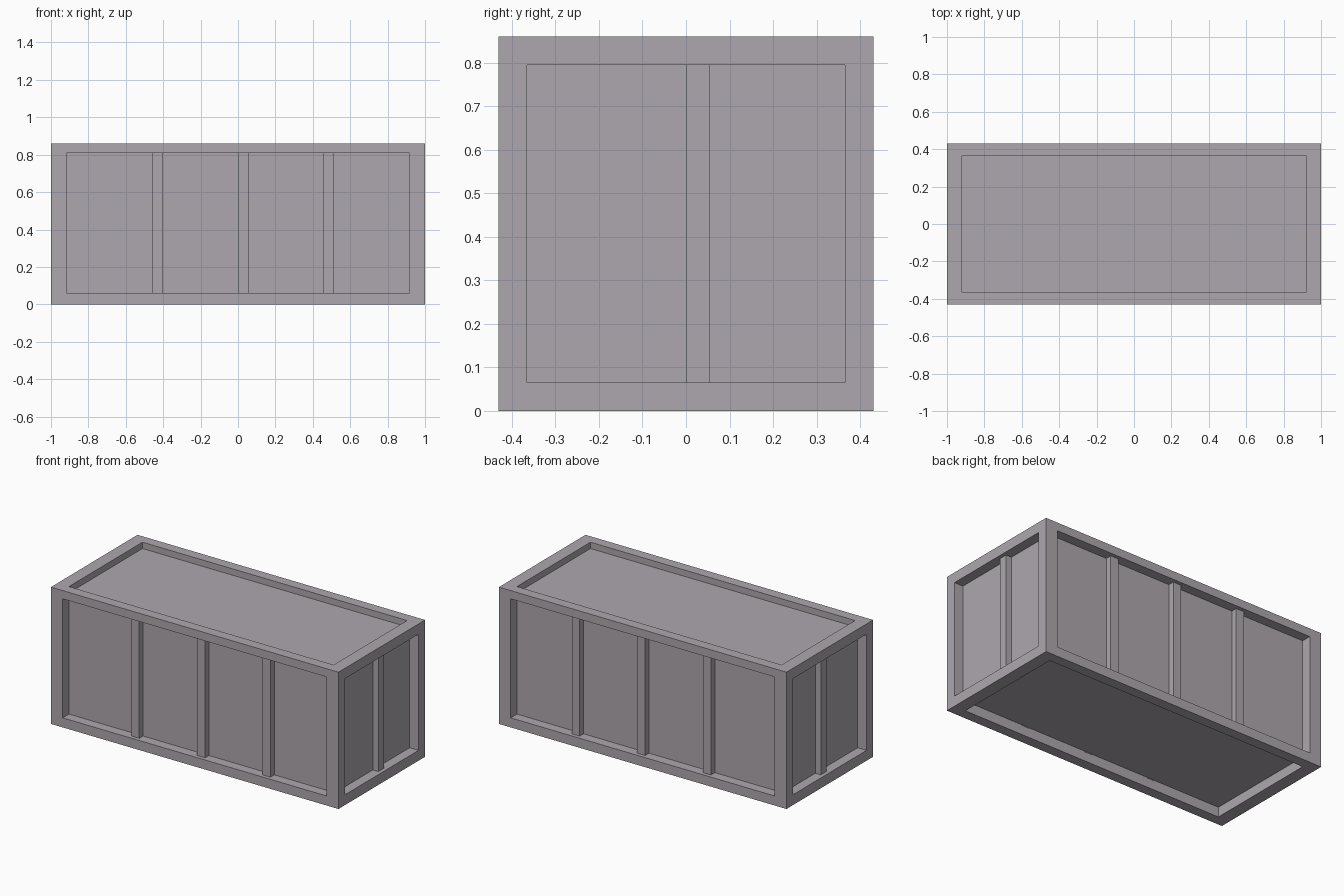
import bpy, bmesh
from mathutils import Vector

if "Cube" in bpy.data.objects:
    bpy.data.objects.remove(bpy.data.objects["Cube"])

HALF = Vector((1.0, 0.43, 0.43))      # half length, width, height
CENTRE = Vector((0, 0, 0.43))
DEPTH, SETBACK, POST = 0.062, 0.024, 0.055

grey = bpy.data.materials.new("warm_grey_paint")
grey.use_nodes = True
grey.diffuse_color = (0.42, 0.39, 0.42, 1)
grey.node_tree.nodes["Principled BSDF"].inputs["Base Color"].default_value = grey.diffuse_color


def finish(name, bm):
    bmesh.ops.recalc_face_normals(bm, faces=bm.faces)
    mesh = bpy.data.meshes.new(name)
    bm.to_mesh(mesh)
    bm.free()
    mesh.materials.append(grey)
    obj = bpy.data.objects.new(name, mesh)
    bpy.context.collection.objects.link(obj)


def add_box(bm, lo, hi):
    lo, hi = Vector(lo), Vector(hi)
    for v in bmesh.ops.create_cube(bm, size=1)["verts"]:
        v.co = (lo + hi) / 2 + v.co * (hi - lo)


# Container body: every face gets a rectangular opening pushed in as a panel
bm = bmesh.new()
add_box(bm, CENTRE - HALF, CENTRE + HALF)
openings = {0: ((-1, -0.365, 0.065), (1, 0.365, 0.795)),
            1: ((-0.918, -1, 0.06), (0.918, 1, 0.808)),
            2: ((-0.92, -0.365, 0), (0.92, 0.365, 1))}
for face in list(bm.faces):
    normal = face.normal.copy()
    axis = max(range(3), key=lambda i: abs(normal[i]))
    lo, hi = openings[axis]
    depth = 0.04 if normal.z > 0.5 else DEPTH
    middle = face.calc_center_median()
    bmesh.ops.inset_individual(bm, faces=[face], thickness=0.03)
    for v in face.verts:
        for i in range(3):
            if i != axis:
                v.co[i] = lo[i] if v.co[i] < middle[i] else hi[i]
    bmesh.ops.inset_individual(bm, faces=[face], thickness=0)
    for v in face.verts:
        v.co -= normal * depth
finish("container_body", bm)

# Upright ribs on the long sides and the two ends, set back from the frame
for side, label in ((-1, "front"), (1, "back")):
    bm = bmesh.new()
    y0, y1 = sorted((side * (HALF.y - SETBACK), side * (HALF.y - DEPTH - 0.005)))
    for x in (-0.458, 0, 0.455):
        add_box(bm, (x, y0, 0.058), (x + POST, y1, 0.81))
    finish(label + "_ribs", bm)

for side, label in ((-1, "right"), (1, "left")):
    bm = bmesh.new()
    x0, x1 = sorted((side * (HALF.x - SETBACK), side * (HALF.x - DEPTH - 0.005)))
    add_box(bm, (x0, 0, 0.063), (x1, POST, 0.797))
    finish(label + "_end_rib", bm)
